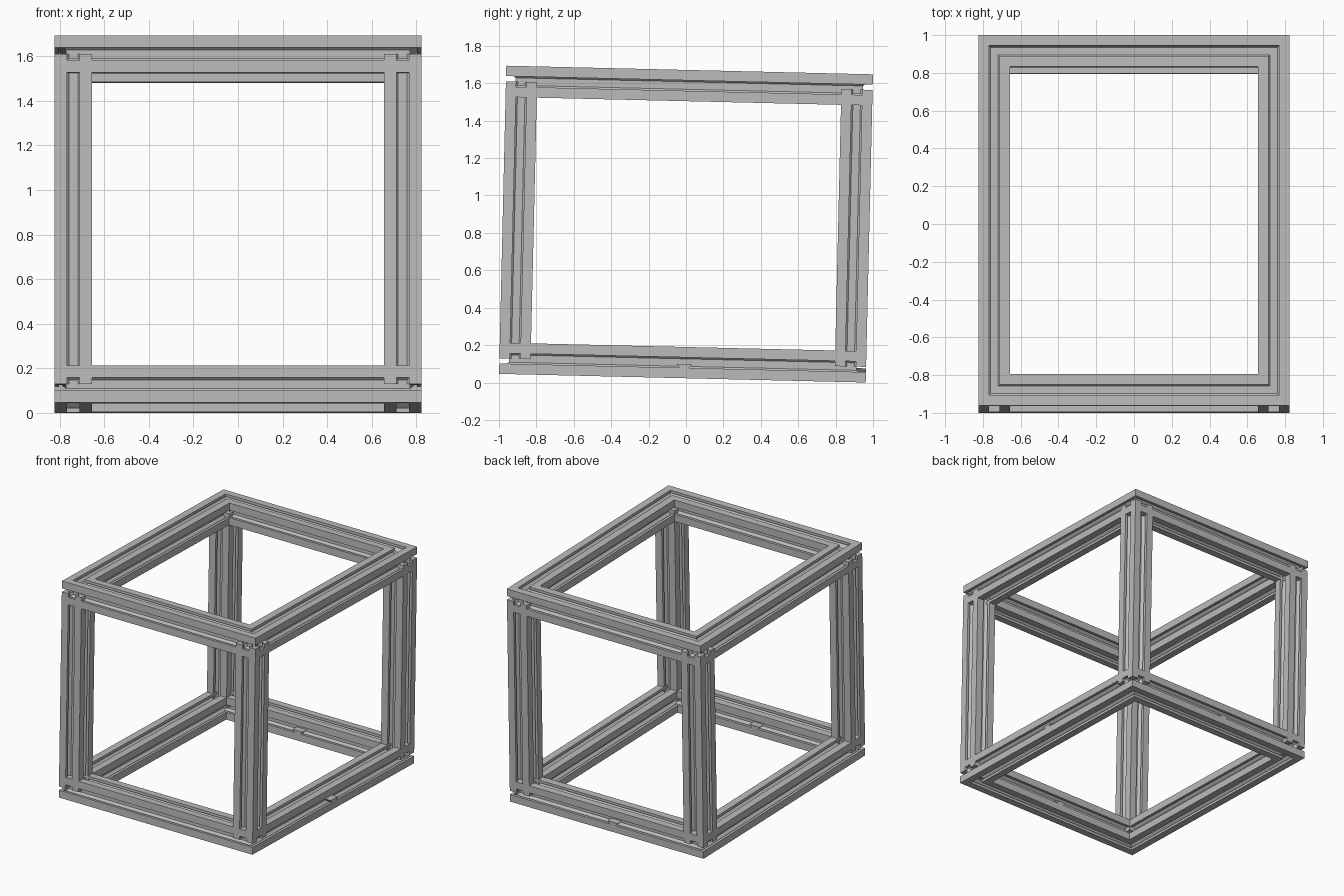
import bpy, bmesh
from mathutils import Matrix, Vector

cube = bpy.data.objects.get("Cube")
if cube:
    bpy.data.objects.remove(cube, do_unlink=True)

# Overall half sizes of the frame, and half width of one slotted bar
HX, HY, HZ = 0.8225, 0.9805, 0.824
H = 0.0835
SLOT = 0.028
CX, CY, CZ = HX - H, HY - H, HZ - H
TILT = Matrix.Translation((0, 0, 0.847)) @ Matrix.Rotation(-0.0235, 4, 'X')

metal = bpy.data.materials.new("brushed grey metal")
metal.use_nodes = True
GREY = (0.5, 0.5, 0.5, 1)
metal.diffuse_color = GREY
bsdf = metal.node_tree.nodes["Principled BSDF"]
bsdf.inputs["Base Color"].default_value = GREY
bsdf.inputs["Roughness"].default_value = 0.6


def finish(bm, name):
    bmesh.ops.recalc_face_normals(bm, faces=bm.faces)
    bm.transform(TILT)
    mesh = bpy.data.meshes.new(name)
    bm.to_mesh(mesh)
    bm.free()
    mesh.materials.append(metal)
    obj = bpy.data.objects.new(name, mesh)
    bpy.context.collection.objects.link(obj)
    return obj


def slot_profile():
    """Square bar section with an undercut slot in each of its four sides."""
    half = [(H, SLOT), (H - 0.02, SLOT), (H - 0.02, 0.05), (0.033, 0.02)]
    side = [(H, -H)] + [(a, -b) for a, b in half] + half[::-1]
    points = []
    for _ in range(4):
        points += side
        side = [(-v, u) for u, v in side]
    return points


def bridge(bm, rings, closed):
    count = len(rings[0])
    for k in range(len(rings) if closed else len(rings) - 1):
        a, b = rings[k], rings[(k + 1) % len(rings)]
        for i in range(count):
            j = (i + 1) % count
            bm.faces.new((a[i], a[j], b[j], b[i]))


PROFILE = slot_profile()


def mitred_ring(name, z):
    """Four bars joined with mitred corners."""
    bm = bmesh.new()
    rings = [[bm.verts.new((sx * (CX + u), sy * (CY + u), z + v)) for u, v in PROFILE]
             for sx, sy in ((1, 1), (-1, 1), (-1, -1), (1, -1))]
    bridge(bm, rings, True)
    finish(bm, name)


def post(name, x, y):
    """Upright whose ends reach into the slots of both rings."""
    bm = bmesh.new()
    rings = [[bm.verts.new((x + u, y + v, z)) for u, v in PROFILE] for z in (-CZ, CZ)]
    bridge(bm, rings, False)
    for ring in rings:
        bm.faces.new(ring)
    finish(bm, name)


def slot_nut(name, location, outward):
    """Small tapered nut resting on the lower lip of a slot."""
    bm = bmesh.new()
    out = Vector(outward)
    along = Vector((-out.y, out.x, 0))
    section = [(-0.024, 0), (0.024, 0), (0.043, 0.02), (-0.043, 0.02)]
    rings = [[bm.verts.new(Vector(location) + out * d + along * s + Vector((0, 0, t)))
              for s, t in section] for d in (0.033, H)]
    bridge(bm, rings, False)
    for ring in rings:
        bm.faces.new(ring)
    finish(bm, name)


# Top and bottom rings
mitred_ring("top_frame", CZ)
mitred_ring("bottom_frame", -CZ)

# Corner posts
for side, sx in (("left", 1), ("right", -1)):
    for end, sy in (("front", -1), ("back", 1)):
        post(f"{end}_{side}_post", sx * CX, sy * CY)

# Nuts in the bottom ring slots
nut_z = -CZ - SLOT
slot_nut("left_outer_nut", (CX, 0.01, nut_z), (1, 0, 0))
slot_nut("back_outer_nut", (-0.05, CY, nut_z), (0, 1, 0))
slot_nut("back_inner_nut", (-0.05, CY, nut_z), (0, -1, 0))
slot_nut("front_inner_nut", (0, -CY, nut_z), (0, 1, 0))
